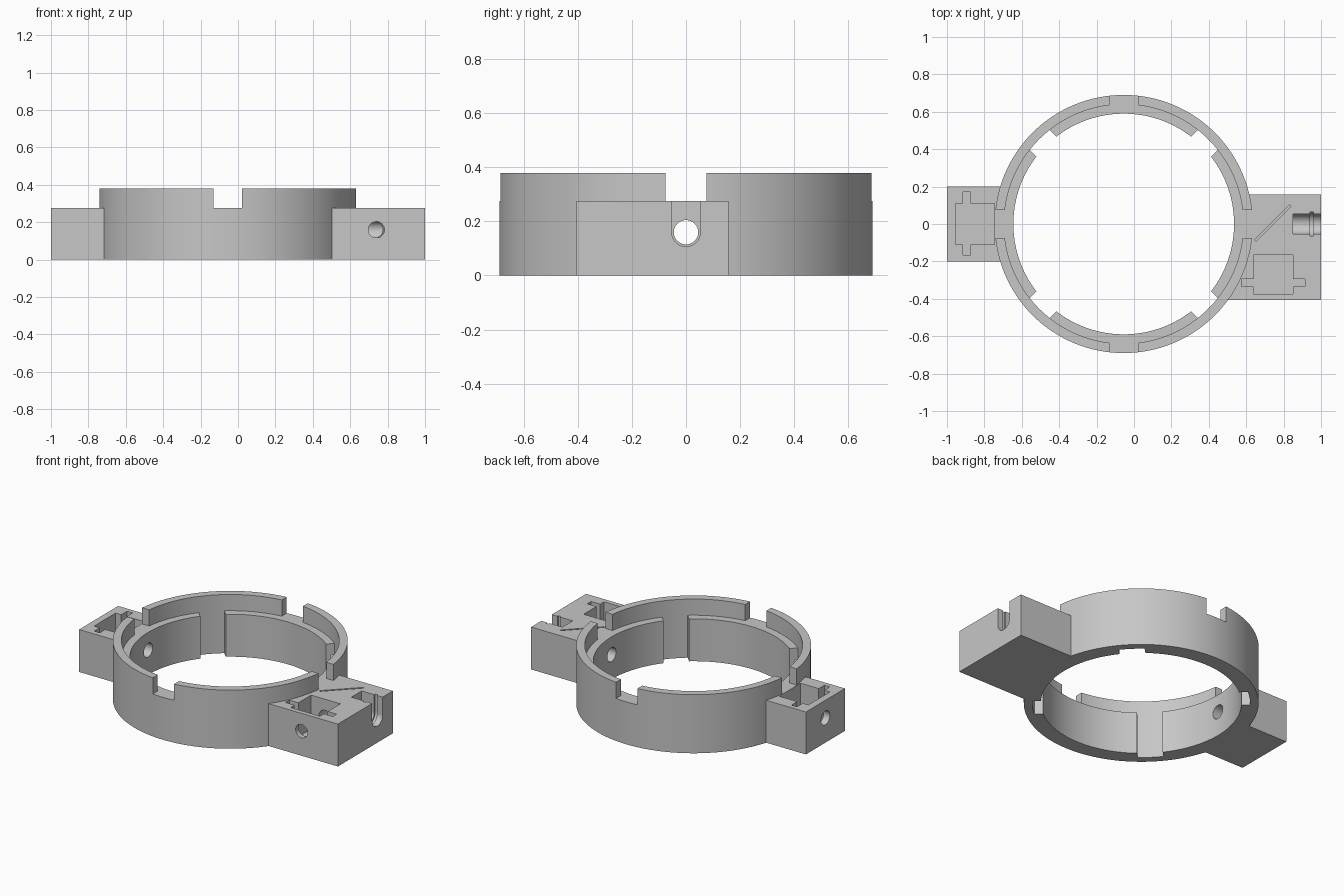
import bpy
from math import radians

cube = bpy.data.objects.get("Cube")
if cube:
    bpy.data.objects.remove(cube, do_unlink=True)

CX = -0.055      # ring centre
R = 0.69         # ring outer radius
BORE = 0.59      # clear opening
SEAT = 0.64      # inner radius of the raised rim
H = 0.38         # rim height
DECK = 0.275     # height of ledge and housings
AXIS = 0.16      # height of the light path

grey = bpy.data.materials.new("plain grey")
grey.use_nodes = True
colour = (0.57, 0.57, 0.57, 1)
grey.diffuse_color = colour
grey.node_tree.nodes["Principled BSDF"].inputs["Base Color"].default_value = colour


def box(name, x, y, z, turn=0):
    """Box from (low, high) ranges, optionally turned about the ring axis."""
    centre = [(a + b) / 2 for a, b in (x, y, z)]
    bpy.ops.mesh.primitive_cube_add(size=1, location=centre, rotation=(0, 0, radians(turn)))
    ob = bpy.context.object
    ob.name = name
    ob.scale = [b - a for a, b in (x, y, z)]
    bpy.ops.object.transform_apply(location=False, rotation=False, scale=True)
    return ob


def rod(name, radius, start, end, centre, axis="z", sides=48):
    """Cylinder along an axis; centre gives the two other coordinates."""
    rot = {"x": (0, radians(90), 0), "y": (radians(90), 0, 0), "z": (0, 0, 0)}[axis]
    loc = list(centre)
    loc.insert("xyz".index(axis), (start + end) / 2)
    bpy.ops.mesh.primitive_cylinder_add(vertices=sides, radius=radius, depth=end - start,
                                        location=loc, rotation=rot)
    bpy.context.object.name = name
    return bpy.context.object


def combine(target, tool, operation="DIFFERENCE"):
    mod = target.modifiers.new("cut", "BOOLEAN")
    mod.operation, mod.solver, mod.object = operation, "EXACT", tool
    bpy.context.view_layer.objects.active = target
    bpy.ops.object.modifier_apply(modifier=mod.name)
    bpy.data.objects.remove(tool, do_unlink=True)


# Ring with a housing on each side
body = rod("ring_mount", R, 0, H, (CX, 0), sides=128)
combine(body, box("wide_housing", (0.3, 1), (-0.405, 0.158), (0, DECK)), "UNION")
combine(body, box("narrow_housing", (-1, -0.5), (-0.2, 0.2), (0, DECK)), "UNION")

# Main bore and stepped seat
combine(body, rod("bore", BORE, -0.1, 0.5, (CX, 0), sides=128))
combine(body, rod("seat", SEAT, DECK, 0.5, (CX, 0), sides=128))

# Four notches in the raised rim
combine(body, box("notch_x", (-0.9, 0.8), (-0.076, 0.076), (DECK, 0.5)))
combine(body, box("notch_y", (CX - 0.076, CX + 0.076), (-0.8, 0.8), (DECK, 0.5)))

# Four diagonal keyways through the inner ledge
for turn in (45, 135):
    key = box("keyway", (CX - 0.8, CX + 0.8), (-0.076, 0.076), (-0.1, 0.3), turn)
    combine(key, rod("keyway_limit", SEAT, -0.2, 0.4, (CX, 0), sides=128), "INTERSECT")
    combine(body, key)

# Light path across the whole mount, and the side port
combine(body, rod("light_path", 0.045, -1.2, 1.2, (0, AXIS), "x"))
combine(body, rod("side_port", 0.043, -0.6, 0, (0.74, AXIS), "y"))

# Open cradle at the outer end, with a retaining groove
for x, r in (((0.85, 1.1), 0.053), ((0.94, 0.96), 0.063)):
    combine(body, rod("cradle_round", r, x[0], x[1], (0, AXIS), "x"))
    combine(body, box("cradle_open", x, (-r, r), (AXIS, 0.5)))

# Cross-shaped component pockets
FLOOR = 0.055
pockets = [
    ((0.64, 0.85), (-0.375, -0.165)), ((0.575, 0.915), (-0.335, -0.295)),
    ((-0.955, -0.745), (-0.11, 0.11)), ((-0.915, -0.875), (-0.167, 0.17)),
]
for x, y in pockets:
    combine(body, box("pocket", x, y, (FLOOR, 0.5)))

# Thin diagonal slit for the splitter plate
combine(body, box("splitter_slit", (0.61, 0.875), (-0.0005, 0.0105), (FLOOR, 0.5), 45))

body.data.materials.clear()
body.data.materials.append(grey)
for face in body.data.polygons:
    face.material_index = 0
bpy.ops.object.select_all(action="DESELECT")
body.select_set(True)
bpy.context.view_layer.objects.active = body
bpy.ops.object.shade_smooth_by_angle(angle=radians(30))
